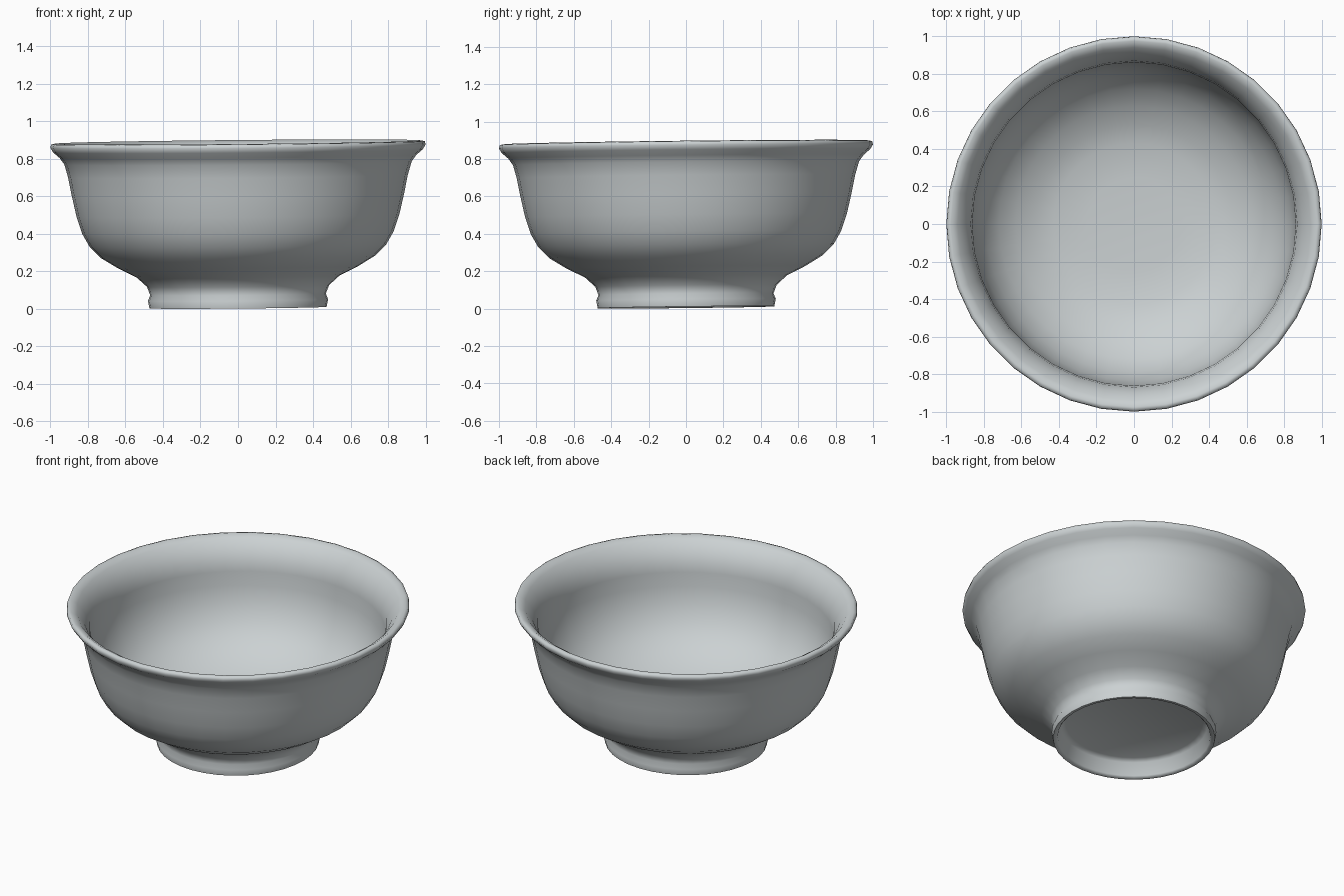
import bpy, bmesh, math
from mathutils import Matrix

cube = bpy.data.objects.get("Cube")
if cube:
    bpy.data.objects.remove(cube, do_unlink=True)

# Glaze
glaze = bpy.data.materials.new("pale_grey_glaze")
glaze.use_nodes = True
colour = (0.60, 0.64, 0.65, 1)
glaze.diffuse_color = colour
glaze.node_tree.nodes["Principled BSDF"].inputs["Base Color"].default_value = colour

# Closed wall section (radius, height), from under the foot, over the rim, to the inside floor
under = [(0, .115), (.40, .115), (.43, .10), (.445, .02)]
outside = [(.455, .01), (.472, .01), (.48, .05), (.468, .08), (.485, .125), (.54, .175),
           (.64, .225), (.73, .28), (.79, .34), (.83, .41), (.86, .50), (.885, .61),
           (.905, .71), (.925, .78), (.95, .815), (.985, .845)]
rim = [(1.0, .87), (.995, .888), (.975, .892), (.94, .87), (.90, .82)]
inside = [(.87, .76), (.862, .70), (.858, .61), (.835, .51), (.79, .41), (.72, .325),
          (.63, .26), (.53, .21), (.43, .178), (.25, .165), (0, .162)]
profile = under + outside + rim + inside

# Turn the section around the axis
bm = bmesh.new()
verts = [bm.verts.new((r, 0, z)) for r, z in profile]
edges = [bm.edges.new(pair) for pair in zip(verts, verts[1:])]
bmesh.ops.spin(bm, geom=verts + edges, cent=(0, 0, 0), axis=(0, 0, 1),
               angle=math.tau, steps=36, use_merge=False)
bmesh.ops.remove_doubles(bm, verts=bm.verts, dist=0.0005)

# Slight handmade lean of the whole bowl
lean = Matrix.Identity(4)
lean[2][0], lean[2][1] = 0.009, 0.011
bmesh.ops.transform(bm, matrix=lean, verts=bm.verts)
low = min(v.co.z for v in bm.verts)
bmesh.ops.translate(bm, vec=(0, 0, -low), verts=bm.verts)
bmesh.ops.recalc_face_normals(bm, faces=bm.faces)

mesh = bpy.data.meshes.new("bowl")
bm.to_mesh(mesh)
bm.free()
mesh.materials.append(glaze)
bowl = bpy.data.objects.new("bowl", mesh)
bpy.context.collection.objects.link(bowl)
bpy.context.view_layer.objects.active = bowl
bowl.select_set(True)
bpy.ops.object.shade_smooth_by_angle(angle=math.radians(70))
